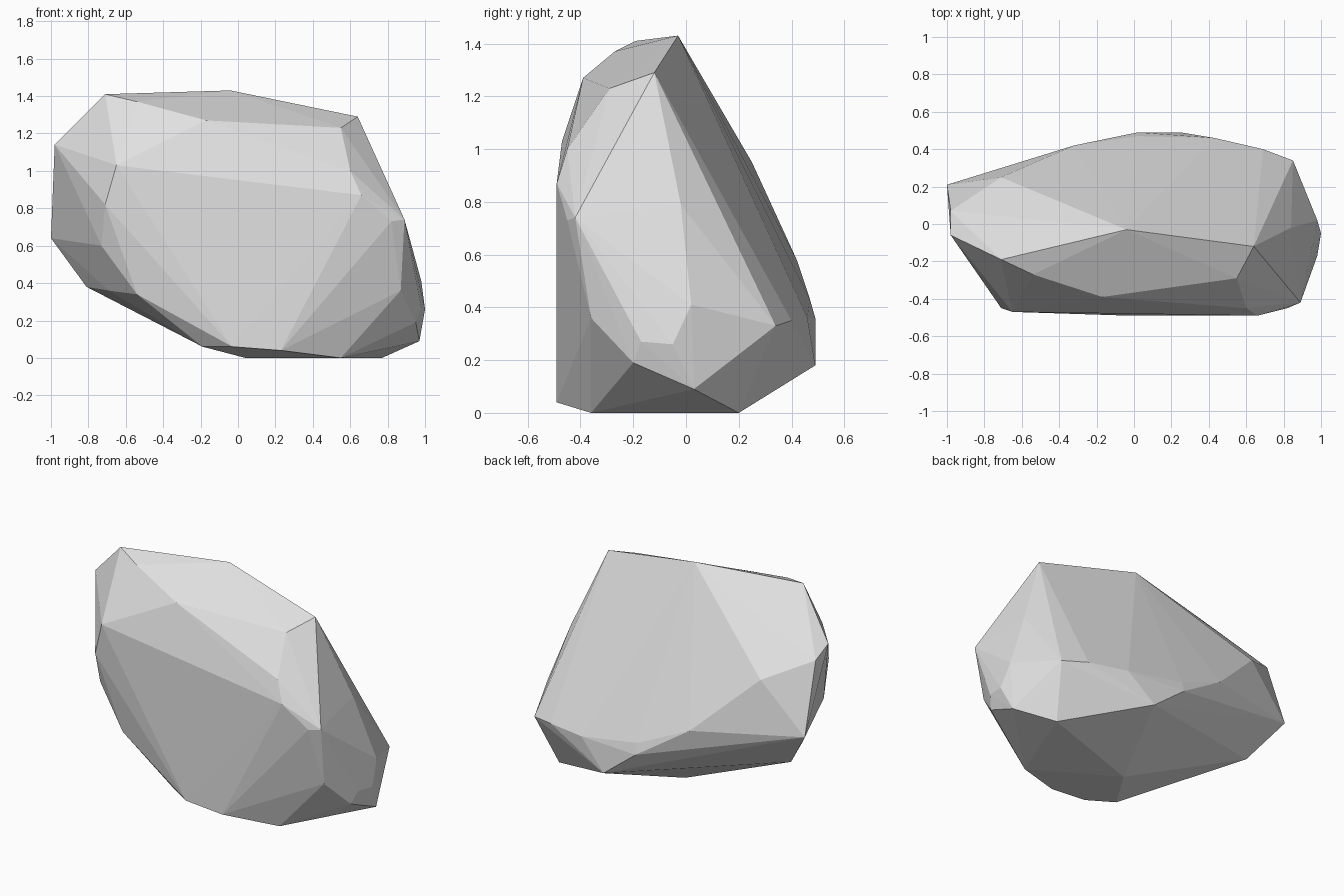
import bpy
import bmesh
from mathutils import Vector

# Remove the default cube only
default_cube = bpy.data.objects.get("Cube")
if default_cube is not None:
    bpy.data.objects.remove(default_cube, do_unlink=True)


def make_material(name, colour):
    """Plain flat material, same colour in viewport and render."""
    material = bpy.data.materials.new(name)
    material.use_nodes = True
    material.diffuse_color = colour
    shader = next(node for node in material.node_tree.nodes
                  if node.type == "BSDF_PRINCIPLED")
    shader.inputs["Base Color"].default_value = colour
    shader.inputs["Roughness"].default_value = 0.9
    return material


def build_hull(name, corner_groups, material):
    """Wrap a faceted convex skin round all the corner points."""
    mesh_builder = bmesh.new()
    for group in corner_groups:
        for corner in group:
            mesh_builder.verts.new(Vector(corner))
    result = bmesh.ops.convex_hull(mesh_builder, input=mesh_builder.verts[:])

    # Drop corners that ended up inside the skin
    loose = [vert for vert in mesh_builder.verts if not vert.link_faces]
    bmesh.ops.delete(mesh_builder, geom=loose, context="VERTS")

    # Merge nearly level triangles into broad chipped facets
    bmesh.ops.dissolve_limit(mesh_builder, angle_limit=0.01,
                             verts=mesh_builder.verts[:],
                             edges=mesh_builder.edges[:])
    bmesh.ops.recalc_face_normals(mesh_builder, faces=mesh_builder.faces[:])

    mesh = bpy.data.meshes.new(name)
    mesh_builder.to_mesh(mesh)
    mesh_builder.free()
    mesh.materials.append(material)
    for polygon in mesh.polygons:
        polygon.use_smooth = False
    rock = bpy.data.objects.new(name, mesh)
    bpy.context.collection.objects.link(rock)
    return rock


# Ridge along the top and the bevel in front of it
crest = [
    (-.71, -.19, 1.41), (-.04, -.03, 1.43), (.64, -.12, 1.29),
    (-.54, -.27, 1.37), (-.17, -.39, 1.27), (.55, -.29, 1.23),
]

# Broad front slab, from its upper rim down to its lower edge
front_slab = [
    (-.65, -.47, 1.03), (-.71, -.45, .82), (-.73, -.37, .6),
    (-.54, -.41, .34), (-.03, -.49, .06), (.23, -.49, .04),
    (.66, -.49, .87), (.6, -.45, 1),
]

# Chipped end on the +x side
tapered_end = [
    (.89, -.42, .74), (.82, -.45, .73), (.87, -.36, .36),
    (.95, -.2, .19), (.98, -.17, .27), (1, -.05, .26),
    (.98, .02, .41), (.84, -.02, .79), (.97, .03, .09),
]

# Blunt end on the -x side
blunt_end = [
    (-.98, -.06, 1.14), (-.98, .07, 1.08), (-1, .21, .64),
    (-.81, .08, .38), (-.69, -.2, .36),
]

# Sloping back face and the narrow band of chips below it
back_slope = [
    (-.71, .25, .95), (-.32, .42, .58), (.02, .47, .43),
    (.02, .49, .36), (.25, .49, .18), (.43, .46, .36),
    (.69, .4, .35), (.85, .34, .33),
]

# Flat underside the rock rests on
underside = [
    (.55, -.36, 0), (.77, .2, 0), (.04, -.05, 0), (-.19, -.39, .06),
]

stone_grey = make_material("stone_grey", (.75, .75, .75, 1))
build_hull("rock", [crest, front_slab, tapered_end, blunt_end,
                    back_slope, underside], stone_grey)
